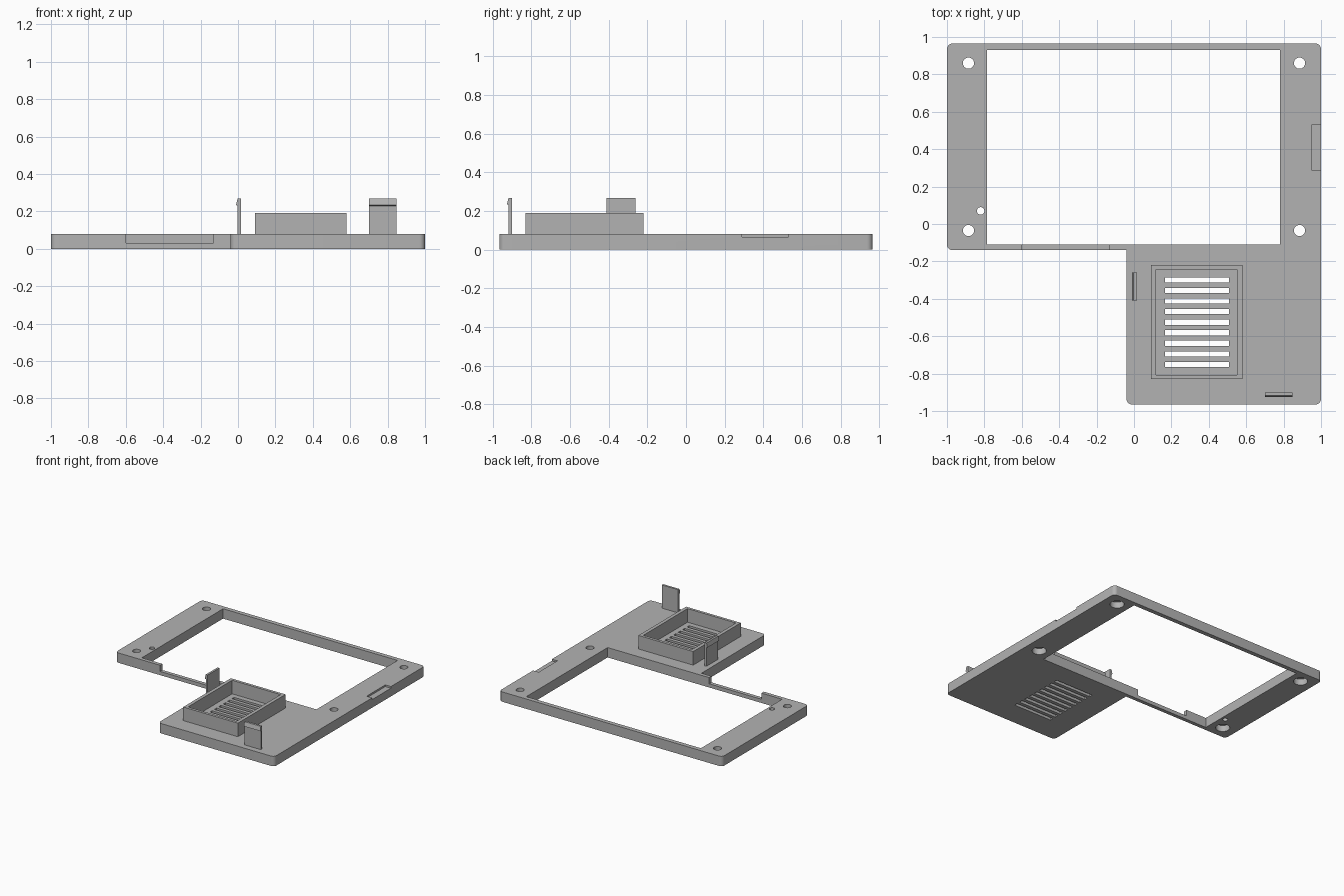
import bpy, bmesh
from mathutils import Vector

if "Cube" in bpy.data.objects:
    bpy.data.objects.remove(bpy.data.objects["Cube"], do_unlink=True)

GREY = (0.45, 0.45, 0.45, 1)
mat = bpy.data.materials.new("Matte grey")
mat.use_nodes = True
mat.diffuse_color = GREY
mat.node_tree.nodes["Principled BSDF"].inputs["Base Color"].default_value = GREY

TOP = 0.08


def finish(bm, name):
    bmesh.ops.recalc_face_normals(bm, faces=bm.faces)
    mesh = bpy.data.meshes.new(name)
    bm.to_mesh(mesh)
    bm.free()
    mesh.materials.append(mat)
    obj = bpy.data.objects.new(name, mesh)
    bpy.context.collection.objects.link(obj)
    return obj


def prism(name, points, vector, round_corners=(), radius=0.03):
    """Extrude a 3D outline; bevel the chosen corners along the extrusion."""
    bm = bmesh.new()
    verts = [bm.verts.new(p) for p in points]
    face = bm.faces.new(verts)
    new = bmesh.ops.extrude_face_region(bm, geom=[face])["geom"]
    bmesh.ops.translate(bm, vec=vector,
                        verts=[v for v in new if isinstance(v, bmesh.types.BMVert)])
    edges = [e for e in bm.edges for i in round_corners
             if verts[i] in e.verts
             and abs((e.verts[0].co - e.verts[1].co).normalized().dot(Vector(vector).normalized())) > 0.99]
    if edges:
        bmesh.ops.bevel(bm, geom=edges, offset=radius, segments=6,
                        profile=0.5, affect='EDGES')
    return finish(bm, name)


def box(name, x0, x1, y0, y1, z0, z1):
    return prism(name, [(x0, y0, z0), (x1, y0, z0), (x1, y1, z0), (x0, y1, z0)],
                 (0, 0, z1 - z0))


def cylinder(name, x, y, radius, z0, z1):
    bm = bmesh.new()
    bmesh.ops.create_cone(bm, cap_ends=True, segments=32, radius1=radius,
                          radius2=radius, depth=z1 - z0)
    bmesh.ops.translate(bm, vec=(x, y, (z0 + z1) / 2), verts=bm.verts)
    return finish(bm, name)


def cut(target, cutter):
    mod = target.modifiers.new("cut", 'BOOLEAN')
    mod.operation = 'DIFFERENCE'
    mod.solver = 'EXACT'
    mod.object = cutter
    select(target)
    bpy.ops.object.modifier_apply(modifier=mod.name)
    bpy.data.objects.remove(cutter, do_unlink=True)


def select(obj):
    bpy.ops.object.select_all(action='DESELECT')
    obj.select_set(True)
    bpy.context.view_layer.objects.active = obj


# L-shaped base plate with rounded outer corners
outline = [(-1, -0.14), (-0.04, -0.14), (-0.04, -0.965), (1, -0.965), (1, 0.965), (-1, 0.965)]
plate = prism("base_plate", [(x, y, 0) for x, y in outline], (0, 0, TOP),
              round_corners=(0, 2, 3, 4, 5))

# Large window, lowered front rail and shallow side recess
cut(plate, box("window_cutter", -0.785, 0.78, -0.11, 0.93, -0.1, 0.2))
cut(plate, box("rail_cutter", -0.6, -0.13, -0.2, -0.05, 0.03, 0.2))
cut(plate, box("recess_cutter", 0.95, 1.1, 0.29, 0.53, 0.066, 0.2))

# Screw holes, counterbored from below, and a small pin hole
for x in (-0.885, 0.885):
    for y in (-0.035, 0.86):
        cut(plate, cylinder("hole_cutter", x, y, 0.03, -0.1, 0.2))
        cut(plate, cylinder("counterbore_cutter", x, y, 0.053, -0.1, 0.05))
cut(plate, cylinder("pin_cutter", -0.82, 0.07, 0.02, -0.1, 0.2))

# Ventilation slots
for i in range(9):
    y = -0.299 - i * 0.0565
    cut(plate, box("slot_cutter", 0.165, 0.508, y - 0.014, y + 0.014, -0.1, 0.2))

select(plate)
bpy.ops.object.shade_smooth_by_angle(angle=0.6)

# Open frame around the vents
frame = box("vent_frame", 0.09, 0.58, -0.83, -0.22, TOP, 0.19)
cut(frame, box("frame_cutter", 0.118, 0.552, -0.808, -0.243, 0, 0.3))

# Snap clips: post with a hooked, chamfered tip, as (outward, height)
clip = [(-0.015, TOP), (0.002, TOP), (0.002, 0.23), (0.011, 0.234),
        (0.002, 0.268), (-0.015, 0.268)]
prism("side_clip", [(-u, -0.41, z) for u, z in clip], (0, 0.15, 0))
prism("front_clip", [(0.7, -0.915 - u, z) for u, z in clip], (0.147, 0, 0))
